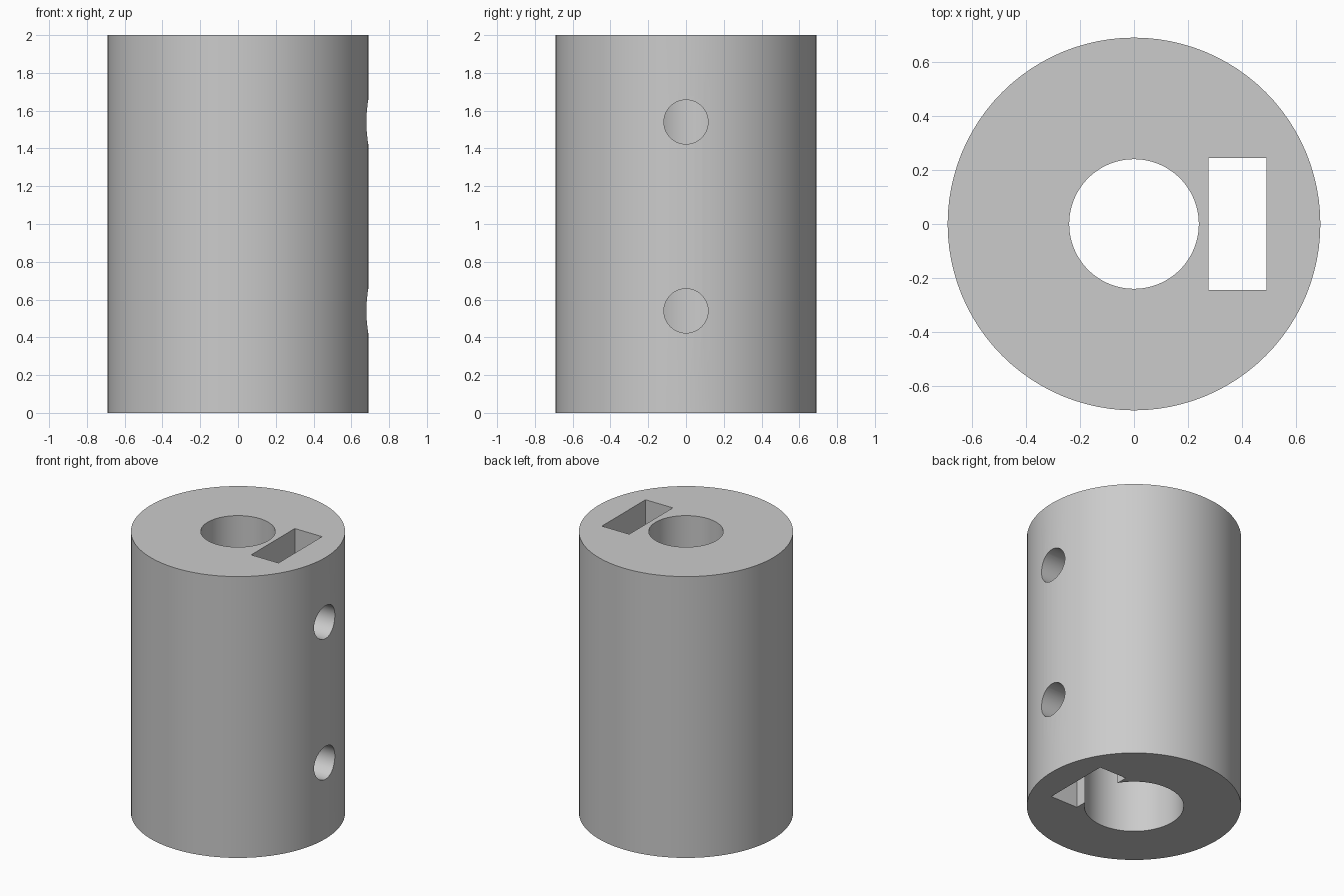
import bpy
import math

default = bpy.data.objects.get("Cube")
if default:
    bpy.data.objects.remove(default, do_unlink=True)

OUTER_R, HEIGHT = 0.69, 2.0
SMALL_BORE_R, LARGE_BORE_R, STEP_Z = 0.24, 0.32, 1.0
SCREW_R, SCREW_HEIGHTS = 0.117, (0.54, 1.54)

metal = bpy.data.materials.new("light_grey_metal")
metal.use_nodes = True
colour = (0.6, 0.6, 0.6, 1)
metal.diffuse_color = colour
metal.node_tree.nodes["Principled BSDF"].inputs["Base Color"].default_value = colour


def cylinder(name, radius, depth, location, rotation=(0, 0, 0), sides=96):
    bpy.ops.mesh.primitive_cylinder_add(vertices=sides, radius=radius, depth=depth,
                                        location=location, rotation=rotation)
    obj = bpy.context.object
    obj.name = name
    return obj


def box(name, low, high):
    centre = [(a + b) / 2 for a, b in zip(low, high)]
    bpy.ops.mesh.primitive_cube_add(size=1, location=centre)
    obj = bpy.context.object
    obj.name = name
    obj.scale = [b - a for a, b in zip(low, high)]
    return obj


# Solid coupling sleeve
sleeve = cylinder("coupling_sleeve", OUTER_R, HEIGHT, (0, 0, HEIGHT / 2))
sleeve.data.materials.append(metal)

# Stepped bore: narrow all the way through, wider in the lower half
cutters = [
    cylinder("narrow_bore_cutter", SMALL_BORE_R, HEIGHT + 0.4, (0, 0, HEIGHT / 2)),
    cylinder("wide_bore_cutter", LARGE_BORE_R, STEP_Z + 0.2, (0, 0, STEP_Z / 2 - 0.1)),
]

# Rectangular nut slot running the full height
cutters.append(box("nut_slot_cutter", (0.275, -0.245, -0.3), (0.49, 0.245, HEIGHT + 0.3)))

# Set screw holes from the left side into the bore
for z in SCREW_HEIGHTS:
    cutters.append(cylinder("screw_hole_cutter", SCREW_R, 0.9, (0.5, 0, z),
                            (0, math.pi / 2, 0), 48))

# Cut everything out of the sleeve
for cutter in cutters:
    cut = sleeve.modifiers.new(cutter.name, "BOOLEAN")
    cut.operation = "DIFFERENCE"
    cut.solver = "EXACT"
    cut.object = cutter

bpy.ops.object.select_all(action="DESELECT")
sleeve.select_set(True)
bpy.context.view_layer.objects.active = sleeve
for modifier in list(sleeve.modifiers):
    bpy.ops.object.modifier_apply(modifier=modifier.name)
for cutter in cutters:
    bpy.data.objects.remove(cutter, do_unlink=True)

bpy.ops.object.shade_smooth_by_angle(angle=math.radians(30))
